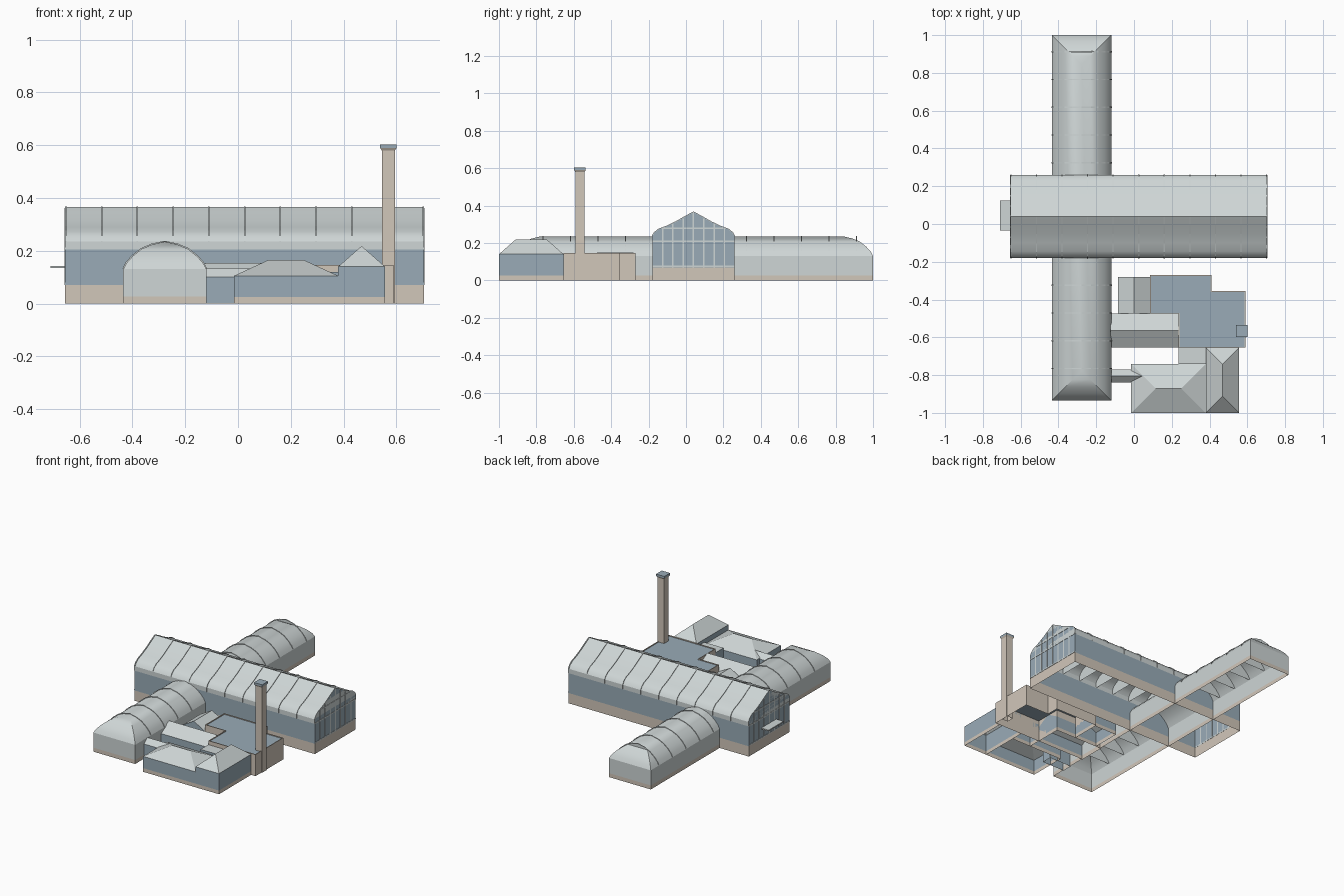
import bpy
import bmesh
import math

cube = bpy.data.objects.get("Cube")
if cube:
    bpy.data.objects.remove(cube, do_unlink=True)


def material(name, rgb):
    m = bpy.data.materials.new(name)
    m.use_nodes = True
    m.diffuse_color = (*rgb, 1)
    bsdf = next(n for n in m.node_tree.nodes if n.type == 'BSDF_PRINCIPLED')
    bsdf.inputs["Base Color"].default_value = (*rgb, 1)
    return m


MATS = [material("tan_stone", (0.64, 0.57, 0.49)),
        material("blue_glass", (0.32, 0.41, 0.475)),
        material("pale_grey_roof", (0.62, 0.67, 0.67))]
TAN, BLUE, GREY = range(3)


def finish(name, bm, smooth=False):
    me = bpy.data.meshes.new(name)
    bm.to_mesh(me)
    bm.free()
    for m in MATS:
        me.materials.append(m)
    if smooth:
        me.shade_smooth()
        me.set_sharp_from_angle(angle=math.radians(25))
    ob = bpy.data.objects.new(name, me)
    bpy.context.collection.objects.link(ob)
    return ob


def shell(name, rect, profile, colours, inset=(1, 1), end_colours=None, smooth=False):
    """Stack of rectangular rings; profile is (inset, height), one colour per band.
    inset=(0, 1) makes a gable along x, (1, 0) a gable along y, (1, 1) a hip."""
    x0, x1, y0, y1 = rect
    bm = bmesh.new()
    rings = []
    for d, z in profile:
        dx, dy = d * inset[0], d * inset[1]
        corners = ((x0 + dx, y0 + dy), (x1 - dx, y0 + dy),
                   (x1 - dx, y1 - dy), (x0 + dx, y1 - dy))
        rings.append([bm.verts.new((x, y, z)) for x, y in corners])
    ends = (1, 3) if inset[0] == 0 else (0, 2)
    for band, (lo, hi) in enumerate(zip(rings, rings[1:])):
        for i in range(4):
            j = (i + 1) % 4
            f = bm.faces.new((lo[i], lo[j], hi[j], hi[i]))
            f.material_index = colours[band]
            if end_colours and i in ends:
                f.material_index = end_colours[band]
    bmesh.ops.remove_doubles(bm, verts=bm.verts[:], dist=1e-5)
    return finish(name, bm, smooth)


def box(name, x0, x1, y0, y1, z0, z1, colour):
    bm = bmesh.new()
    bmesh.ops.create_cube(bm, size=1)
    for v in bm.verts:
        v.co = ((x0 + x1) / 2 + v.co.x * (x1 - x0),
                (y0 + y1) / 2 + v.co.y * (y1 - y0),
                (z0 + z1) / 2 + v.co.z * (z1 - z0))
    for f in bm.faces:
        f.material_index = colour
    return finish(name, bm)


def raised(profile, r=0.003):
    return [(d, z + r) for d, z in profile[:-1]] + [(profile[-1][0] + r, profile[-1][1] + r)]


# Main hall: stone base, glazed wall, ogee roof
HX0, HX1, HY0, HY1 = -0.655, 0.705, -0.18, 0.26
HC = (HY0 + HY1) / 2
hall_roof = [(0, .205), (0, .235), (.012, .255), (.035, .273), (.08, .29),
             (.13, .314), (.18, .343), (.22, .365)]
n = len(hall_roof) - 1
shell("main_hall", (HX0, HX1, HY0, HY1), [(0, 0), (0, .07)] + hall_roof,
      [TAN, BLUE] + [GREY] * n, (0, 1), [TAN] + [BLUE] * (n + 1), True)
for i in range(11):
    x = HX0 + 0.003 + i * (HX1 - HX0 - 0.006) / 10
    shell("hall_rib", (x - .003, x + .003, HY0 - .003, HY1 + .003),
          raised(hall_roof), [GREY] * n, (0, 1))


def roof_height(half):
    """Height of the hall roof at a distance from its centre line."""
    d = (HY1 - HY0) / 2 - half
    for (a, za), (b, zb) in zip(hall_roof[1:], hall_roof[2:]):
        if a <= d <= b:
            return za + (zb - za) * (d - a) / (b - a)
    return hall_roof[1][1]


# Glazing bars on both gable ends
for x0, x1 in ((HX1 - .001, HX1 + .002), (HX0 - .002, HX0 + .001)):
    for k in range(-3, 4):
        y = HC + k * 0.055
        box("gable_bar", x0, x1, y - .004, y + .004, .07,
            roof_height(abs(k) * .055 + .004), GREY)
    for z, half in ((.075, .22), (.208, .22), (.278, .165)):
        box("gable_rail", x0, x1, HC - half, HC + half, z - .004, z + .004, GREY)

# Entrance canopy
box("entrance_canopy", -0.71, HX0, -0.035, 0.125, .135, .143, GREY)

# Long vaulted wing with hipped ends
WX0, WX1, WY0, WY1 = -0.435, -0.12, -0.935, 1.0
wing_roof = [(0, .13), (.012, .153), (.035, .179), (.07, .207), (.11, .224), (.1575, .235)]
n = len(wing_roof) - 1
shell("vaulted_wing", (WX0, WX1, WY0, WY1), [(0, 0), (0, .027)] + wing_roof,
      [TAN] + [GREY] * (n + 1), smooth=True)
for i in range(5):
    for y in (0.912 - i * 0.147, -0.912 + i * 0.147):
        if y > -0.85:
            shell("wing_rib", (WX0 - .003, WX1 + .003, y - .003, y + .003),
                  raised(wing_roof), [GREY] * n, (1, 0))


def annex(name, rect, eave, ridge, inset=(1, 1), half=None, base=.025):
    half = half or min(rect[1] - rect[0], rect[3] - rect[2]) / 2
    shell(name, rect, [(0, 0), (0, base), (0, eave), (half, ridge)],
          [TAN, BLUE, GREY], inset, [TAN, BLUE, GREY if all(inset) else BLUE])


# Small annexes
annex("front_hip_house", (-0.015, 0.38, -1.0, -0.74), .105, .165)
annex("side_hip_house", (0.38, 0.557, -1.0, -0.655), .14, .218)
annex("flat_link", (0.235, 0.38, -0.74, -0.655), .12, .12)
annex("gable_link", (-0.125, 0.235, -0.655, -0.475), .1, .153, (0, 1))
annex("small_gable_house", (-0.085, 0.085, -0.475, -0.28), .1, .148, (1, 0))
annex("front_passage", (-0.125, 0.045, -0.84, -0.77), .1, .132, (0, 1), base=.002)

# Flat-roofed service block with a parapet
plan = [(.235, -.655), (.59, -.655), (.59, -.355), (.41, -.355),
        (.41, -.27), (.085, -.27), (.085, -.475), (.235, -.475)]
bm = bmesh.new()
low = [bm.verts.new((x, y, 0)) for x, y in plan]
high = [bm.verts.new((x, y, .147)) for x, y in plan]
for i in range(len(plan)):
    j = (i + 1) % len(plan)
    bm.faces.new((low[i], low[j], high[j], high[i]))
top = bm.faces.new(high)
bm.normal_update()
bmesh.ops.inset_region(bm, faces=[top], thickness=.007, depth=0)
inner = bmesh.ops.extrude_discrete_faces(bm, faces=[top])["faces"][0]
inner.material_index = BLUE
for v in inner.verts:
    v.co.z -= .005
finish("service_block", bm)

# Chimney with a flared cap
shell("chimney", (.545, .595, -.592, -.542),
      [(0, 0), (0, .58), (-.006, .59), (-.006, .603), (.025, .603)],
      [TAN, TAN, BLUE, BLUE])
